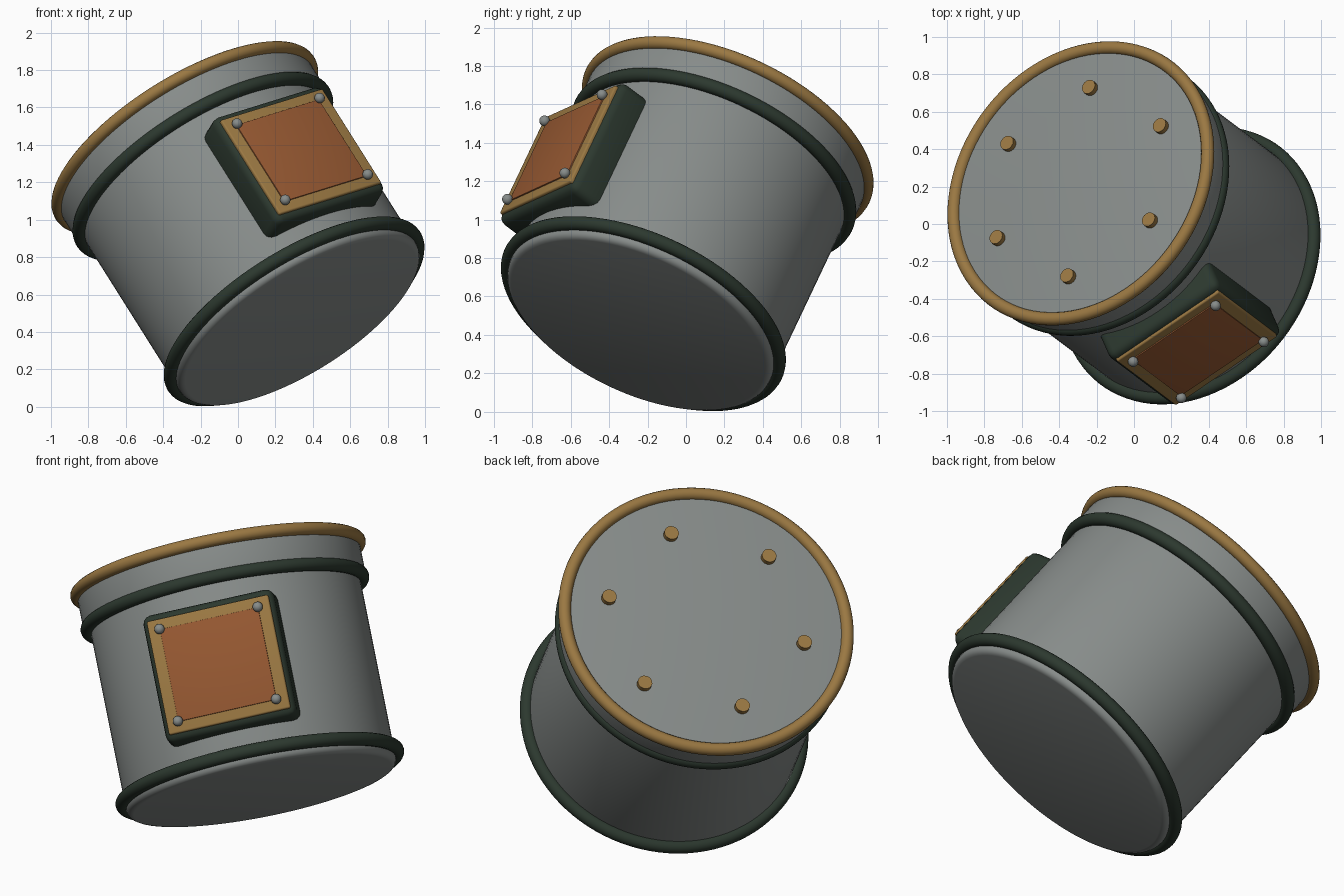
import bpy, bmesh, math
from mathutils import Matrix, Vector

cube = bpy.data.objects.get("Cube")
if cube:
    bpy.data.objects.remove(cube, do_unlink=True)


def material(name, rgb):
    m = bpy.data.materials.new(name)
    m.use_nodes = True
    m.diffuse_color = (*rgb, 1)
    m.node_tree.nodes["Principled BSDF"].inputs["Base Color"].default_value = (*rgb, 1)
    return m


GREY = material("grey metal", (0.242, 0.262, 0.254))
GOLD = material("brass", (0.325, 0.188, 0.055))
RUST = material("rust orange", (0.30, 0.097, 0.031))
DARK = material("dark green", (0.025, 0.04, 0.028))

# Tilted frame of the drum: axis along local z, panel facing local -y
axis = Vector((-0.495, 0.372, 0.785)).normalized()
side = Vector((0.802, 0.544, 0.248))
side = (side - axis * side.dot(axis)).normalized()
back = axis.cross(side)
FRAME = Matrix.Translation((0.30, -0.222, 0.51)) @ Matrix((side, back, axis)).transposed().to_4x4()


def place(name, mat, local=(0, 0, 0), smooth=True):
    """Name, colour and tilt the active object."""
    o = bpy.context.object
    o.name = name
    o.data.materials.append(mat)
    o.matrix_world = FRAME @ Matrix.Translation(local)
    if smooth:
        bpy.ops.object.shade_smooth_by_angle(angle=math.radians(35))
    return o


def drum(name, mat, radius, low, high, bevel):
    """Closed cylinder with rounded rims."""
    bpy.ops.mesh.primitive_cylinder_add(vertices=96, radius=radius, depth=high - low)
    o = bpy.context.object
    bm = bmesh.new()
    bm.from_mesh(o.data)
    rims = [e for e in bm.edges if abs(e.verts[0].co.z - e.verts[1].co.z) < 1e-4]
    bmesh.ops.bevel(bm, geom=rims, offset=bevel, segments=4, profile=0.5, affect='EDGES')
    bm.to_mesh(o.data)
    bm.free()
    return place(name, mat, (0, 0, (low + high) / 2))


def ring(name, mat, radius, tube, height):
    bpy.ops.mesh.primitive_torus_add(major_radius=radius, minor_radius=tube,
                                     major_segments=96, minor_segments=16)
    place(name, mat, (0, 0, height))


def slab(name, mat, width, height, inner, outer, bevel):
    """Box on the drum's side, from inner to outer distance off the axis."""
    bpy.ops.mesh.primitive_cube_add(size=1)
    o = bpy.context.object
    o.data.transform(Matrix.Diagonal((width, outer - inner, height, 1)))
    bm = bmesh.new()
    bm.from_mesh(o.data)
    bmesh.ops.bevel(bm, geom=bm.edges[:], offset=bevel, segments=3, profile=0.5, affect='EDGES')
    bm.to_mesh(o.data)
    bm.free()
    place(name, mat, (0, -(inner + outer) / 2, PANEL_Z))


PANEL_Z = 0.488
TOP = 1.185

# Drum, lid and bands
drum("drum_body", GREY, 0.745, -0.072, 1.05, 0.035)
drum("lid", GREY, 0.78, 0.985, TOP, 0.005)
ring("lower_band", DARK, 0.76, 0.037, 0)
ring("upper_band", DARK, 0.76, 0.037, 0.985)
ring("lid_rim", GOLD, 0.781, 0.035, 1.18)

# Bolts around the lid; the first is found from its direction in the lid plane
start = math.atan2(*reversed([Vector((0.058, 0.504, -0.202)).dot(v) for v in (side, back)]))
for i in range(6):
    a = start + i * math.tau / 6
    bpy.ops.mesh.primitive_cylinder_add(vertices=16, radius=0.04, depth=0.06)
    place(f"lid_bolt_{i + 1}", GOLD, (0.546 * math.cos(a), 0.546 * math.sin(a), TOP))

# Side panel: backing box, frame and plate
slab("panel_backing", DARK, 0.73, 0.72, 0.55, 0.822, 0.045)
slab("panel_frame", GOLD, 0.68, 0.64, 0.77, 0.836, 0.01)
slab("panel_plate", RUST, 0.55, 0.52, 0.80, 0.843, 0.002)

# Corner rivets
for sx in (-1, 1):
    for sz in (-1, 1):
        bpy.ops.mesh.primitive_uv_sphere_add(segments=16, ring_count=10, radius=0.028)
        place(f"panel_rivet_{'left' if sx > 0 else 'right'}_{'upper' if sz > 0 else 'lower'}",
              GREY, (sx * 0.275, -0.855, PANEL_Z + sz * 0.26))
